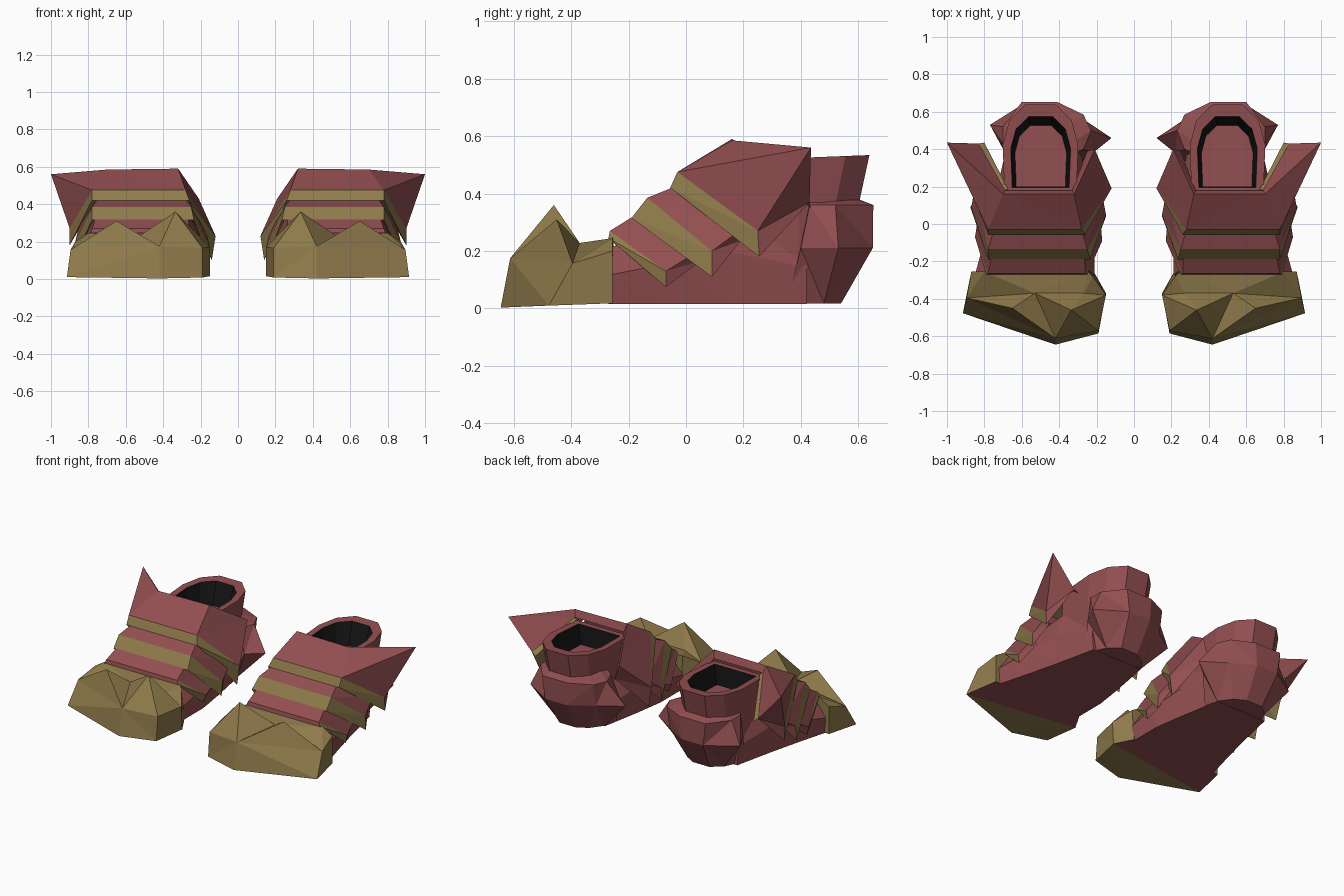
import bpy, bmesh

if "Cube" in bpy.data.objects:
    bpy.data.objects.remove(bpy.data.objects["Cube"])


def material(name, rgb):
    m = bpy.data.materials.new(name)
    m.diffuse_color = (*rgb, 1)
    m.use_nodes = True
    m.node_tree.nodes["Principled BSDF"].inputs["Base Color"].default_value = m.diffuse_color
    return m


RED = material("dull red", (0.29, 0.078, 0.082))
GOLD = material("old gold", (0.275, 0.195, 0.07))
BLACK = material("dark lining", (0.008, 0.008, 0.008))
MATS = [RED, GOLD, BLACK]


def build(name, verts, faces, side=0):
    """faces: list of (indices, material index); side 0 mirrors to a pair, +1/-1 makes one."""
    me = bpy.data.meshes.new(name)
    for m in MATS:
        me.materials.append(m)
    bm = bmesh.new()
    vs = [bm.verts.new(((side or 1) * x, y, z)) for x, y, z in verts]
    for idx, mat in faces:
        f = bm.faces.new([vs[i] for i in idx])
        f.material_index = mat
    bmesh.ops.triangulate(bm, faces=[f for f in bm.faces if len(f.verts) == 4])
    bmesh.ops.recalc_face_normals(bm, faces=bm.faces)
    bm.to_mesh(me)
    bm.free()
    ob = bpy.data.objects.new(name, me)
    bpy.context.collection.objects.link(ob)
    if side == 0:
        ob.modifiers.new("pair", "MIRROR").use_mirror_merge = False
    return ob


def loft(name, rings, mats, cap_mats):
    """Closed rings with the same point count, joined and capped."""
    n = len(rings[0])
    verts = [p for r in rings for p in r]
    faces = []
    for k in range(len(rings) - 1):
        for i in range(n):
            j = (i + 1) % n
            faces.append(((k * n + i, k * n + j, k * n + n + j, k * n + n + i), mats[k]))
    faces.append((tuple(range(n)), cap_mats[0]))
    last = (len(rings) - 1) * n
    faces.append((tuple(range(last, last + n)), cap_mats[1]))
    return build(name, verts, faces)


def plate(name, low, up, back, lip_mat=1, under=None, side=0):
    """Arched strip: lip from low to up, top from up to back, closed underside."""
    under = under or [(.5 + (x - .5) * .93, y - .01, z - .045) for x, y, z in back]
    lines = [low, up, back, under]
    verts = [p for l in lines for p in l]
    faces = []
    for k in range(4):
        a, b = 4 * k, 4 * ((k + 1) % 4)
        for i in range(3):
            mat = [lip_mat if i == 1 else 1, 0, 0, 1][k]
            if k == 1 and i == 0:      # fold outward along the shoulder
                faces += [((4, 5, 8), mat), ((5, 9, 8), mat)]
            elif k == 1 and i == 2:
                faces += [((6, 7, 11), mat), ((6, 11, 10), mat)]
            else:
                faces.append(((a + i, a + i + 1, b + i + 1, b + i), mat))
    faces += [((0, 4, 8, 12), 0), ((3, 7, 11, 15), 0)]
    return build(name, verts, faces, side)


# Instep plates, each listed outer bottom, outer top, inner top, inner bottom
plate("ankle_plate",
      [(.90, .255, .18), (.78, -.055, .42), (.26, -.055, .42), (.14, .19, .10)],
      [(.90, .25, .27), (.78, -.03, .475), (.28, -.03, .475), (.12, .19, .23)],
      [(1.0, .435, .56), (.70, .16, .585), (.32, .16, .59), (.21, .40, .43)],
      under=[(.83, .43, .37), (.69, .18, .54), (.33, .18, .54), (.25, .39, .33)])
plate("middle_plate",
      [(.875, .09, .11), (.78, -.19, .315), (.235, -.19, .315), (.15, .04, .08)],
      [(.87, .09, .20), (.78, -.135, .385), (.25, -.135, .385), (.15, .05, .17)],
      [(.85, .20, .28), (.74, 0, .44), (.29, 0, .44), (.17, .16, .25)])
plate("lower_plate",
      [(.84, -.07, .075), (.79, -.27, .245), (.25, -.27, .245), (.19, -.10, .08)],
      [(.85, -.07, .13), (.78, -.265, .27), (.26, -.265, .27), (.17, -.09, .13)],
      [(.83, .06, .21), (.75, -.12, .36), (.27, -.12, .36), (.18, .03, .18)], 0)

# Gold trim along the rear edge of the flared wing
build("wing_trim", [(.83, .43, .37), (.69, .18, .54), (.672, .185, .535), (.80, .435, .35)],
      [((0, 1, 2, 3), 1)])

# Toe cap: base outline, top outline, two peaks with a valley between
base = [(.87, -.255, .018), (.915, -.477, .01), (.42, -.645, .003),
        (.19, -.585, .008), (.15, -.37, .015), (.215, -.255, .018)]
top = [(.87, -.255, .20), (.895, -.395, .157), (.42, -.612, .175),
       (.19, -.57, .165), (.15, -.38, .17), (.22, -.28, .235)]
ridge = [(.335, -.46, .36), (.65, -.45, .31), (.53, -.37, .228),
         (.80, -.255, .245), (.25, -.252, .245), (.27, -.37, .225)]
tris = [(8, 9, 12), (9, 10, 12), (10, 17, 12), (10, 11, 17), (8, 12, 14), (8, 14, 13),
        (8, 13, 7), (13, 14, 7), (14, 15, 7), (7, 15, 6), (14, 12, 17), (14, 17, 16),
        (17, 11, 16), (14, 16, 15)]
sides = [(i, i + 1, i + 7, i + 6) for i in range(5)]
build("toe_cap", base + top + ridge,
      [(f, 1) for f in sides + tris + [(1, 2, 3, 4), (0, 6, 15, 16, 11, 5)]]
      + [((0, 1, 4, 5), 0)])


# Foot body: trapezoid sections running from toe to heel
def section(y, b0, b1, t0, t1, z):
    mid = z * .55
    return [(b0, y, .015), (b0 - .01, y, mid), (t0, y, z),
            (t1, y, z), (b1 + .01, y, mid), (b1, y, .015)]


loft("foot_body", [section(-.27, .22, .84, .27, .78, .21),
                   section(-.05, .22, .78, .29, .74, .29),
                   section(.15, .25, .73, .32, .69, .36),
                   section(.42, .30, .67, .34, .64, .26)], [0, 0, 0], [0, 0])

# Ankle shaft with a hollow, dark-lined opening
outline = [(.31, .16), (.30, .42), (.335, .55), (.42, .633),
           (.58, .633), (.665, .55), (.70, .42), (.69, .16)]


def shaft_ring(scale, z, dy=0, tilt=0):
    return [(.495 + (x - .495) * scale, .39 + (y - .39) * scale + dy,
             z + tilt * (y - .16)) for x, y in outline]


loft("ankle_shaft", [shaft_ring(.88, .12, -.03), shaft_ring(.97, .36, -.025),
                     shaft_ring(1.01, .515, .003, .04), shaft_ring(.80, .515, -.01, .03),
                     shaft_ring(.69, .385, -.03)], [0, 0, 0, 2], [0, 0])

# Heel guard: faceted flare with side points, wrapped around the back of the ankle
levels = [
    (.018, [(.28, .33), (.30, .42), (.36, .50), (.43, .54), (.55, .54), (.62, .48), (.68, .35)]),
    (.21, [(.22, .38), (.12, .46), (.27, .56), (.42, .65), (.58, .65), (.77, .53), (.70, .40)]),
    (.36, [(.27, .40), (.23, .50), (.27, .585), (.41, .652), (.60, .652), (.70, .52), (.70, .43)]),
    (.385, [(.32, .38), (.32, .44), (.36, .52), (.43, .59), (.56, .59), (.63, .52), (.67, .40)]),
]
rings = [[(x, y, z) for x, y in pts] for z, pts in levels]
n = 7
heel_faces = [((k * n + i, k * n + i + 1, k * n + n + i + 1, k * n + n + i), 0)
              for k in range(3) for i in range(n - 1)]
heel_faces += [((k * n, k * n + n - 1, k * n + 2 * n - 1, k * n + n), 0) for k in range(2)]
heel_faces.append((tuple(range(n)), 0))
build("heel_guard", [p for r in rings for p in r], heel_faces)
